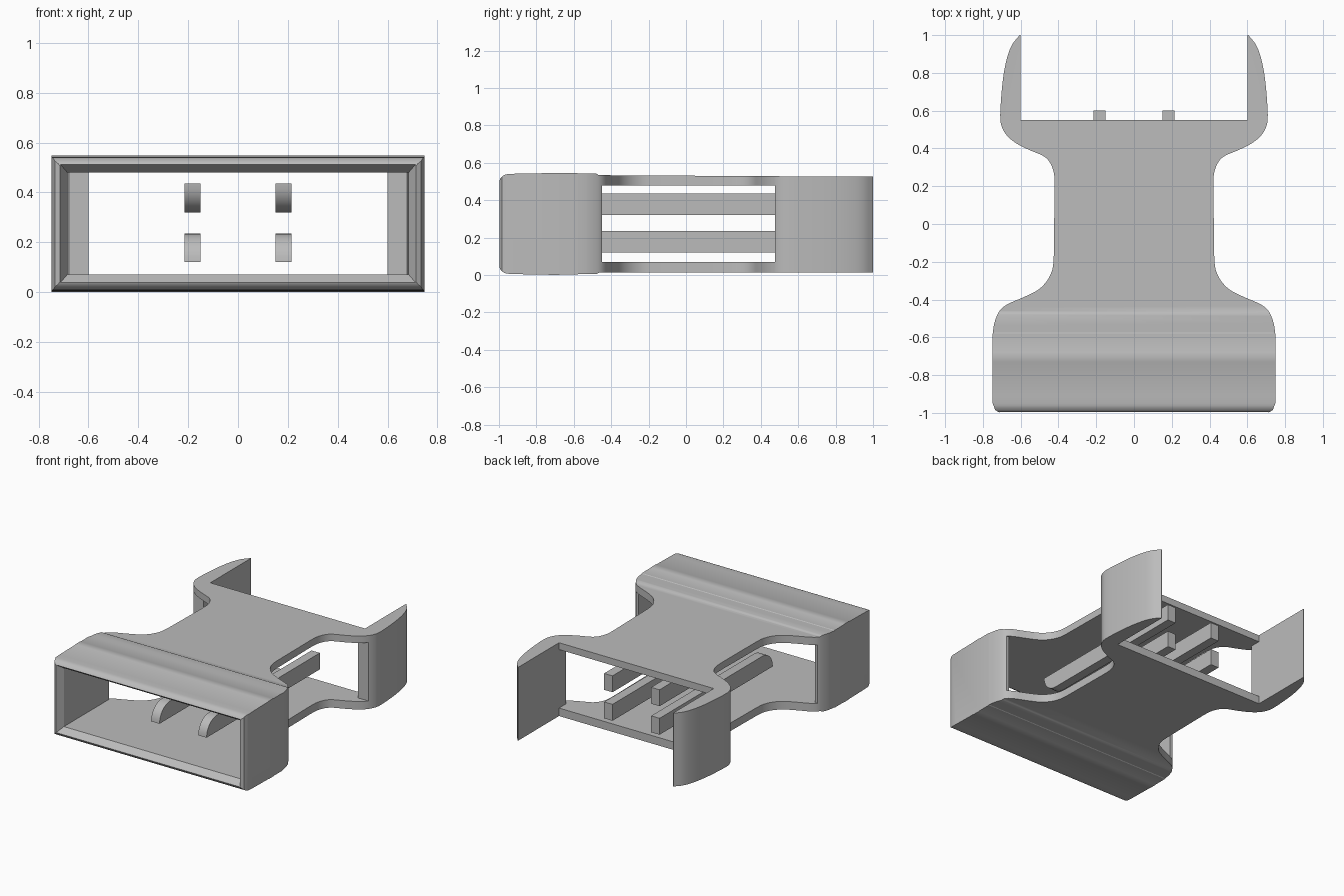
import bpy, bmesh
from mathutils import Vector, geometry
from math import radians, sin, cos, pi

if "Cube" in bpy.data.objects:
    bpy.data.objects.remove(bpy.data.objects["Cube"], do_unlink=True)

grey = bpy.data.materials.new("light grey plastic")
grey.use_nodes = True
colour = (0.5, 0.5, 0.5, 1)
grey.diffuse_color = colour
grey.node_tree.nodes["Principled BSDF"].inputs["Base Color"].default_value = colour


def finish(name, bm):
    bmesh.ops.recalc_face_normals(bm, faces=bm.faces)
    mesh = bpy.data.meshes.new(name)
    bm.to_mesh(mesh)
    bm.free()
    mesh.materials.append(grey)
    ob = bpy.data.objects.new(name, mesh)
    bpy.context.collection.objects.link(ob)
    return ob


def prism(name, points, axis, lo, hi):
    """Extrude a flat outline along x (points are y, z) or z (points are x, y)."""
    bm = bmesh.new()
    place = (lambda p, d: (d, p[0], p[1])) if axis == "x" else (lambda p, d: (p[0], p[1], d))
    rings = [[bm.verts.new(place(p, d)) for p in points] for d in (lo, hi)]
    bm.faces.new(rings[0])
    bm.faces.new(rings[1])
    for i in range(len(points)):
        j = (i + 1) % len(points)
        bm.faces.new((rings[0][i], rings[0][j], rings[1][j], rings[1][i]))
    return finish(name, bm)


def box(name, x, y0, y1, z0, z1):
    return prism(name, [(y0, z0), (y1, z0), (y1, z1), (y0, z1)], "x", -x, x)


def smooth_path(pts, steps=4):
    """Round off a run of points with a Catmull-Rom curve."""
    v = [Vector(p) for p in pts]
    v = [2 * v[0] - v[1]] + v + [2 * v[-1] - v[-2]]
    out = []
    for a, b, c, d in zip(v, v[1:], v[2:], v[3:]):
        for k in range(steps):
            t = k / steps
            out.append(0.5 * (2 * b + (c - a) * t + (2 * a - 5 * b + 4 * c - d) * t ** 2
                              + (3 * b - a - 3 * c + d) * t ** 3))
    return [tuple(p) for p in out] + [tuple(pts[-1])]


def boolean(target, tool, operation):
    mod = target.modifiers.new(tool.name, "BOOLEAN")
    mod.operation, mod.object, mod.solver = operation, tool, "EXACT"
    bpy.context.view_layer.objects.active = target
    bpy.ops.object.modifier_apply(modifier=mod.name)
    bpy.data.objects.remove(tool, do_unlink=True)


# Plan outline of the shell, one half mirrored to the other
corner = [(0.71, -1), (0.735, -0.985), (0.748, -0.95)]
waist = smooth_path([(0.748, -0.58), (0.738, -0.52), (0.712, -0.46), (0.67, -0.425), (0.59, -0.39),
                     (0.51, -0.35), (0.46, -0.3), (0.432, -0.24), (0.425, -0.18)])
hip = smooth_path([(0.42, 0.2), (0.424, 0.27), (0.445, 0.325), (0.48, 0.36), (0.55, 0.39),
                   (0.62, 0.425), (0.67, 0.465), (0.698, 0.51), (0.708, 0.56), (0.704, 0.66),
                   (0.692, 0.78), (0.672, 0.88), (0.645, 0.95), (0.605, 1)])
half = corner + waist + hip
shell = prism("buckle_shell", half + [(-x, y) for x, y in reversed(half)], "z", -0.1, 0.7)

# Side profile: rounded front lip, shallow ribs, small step down to the waist
r = 0.05
top = [(-1 + r - r * cos(k * pi / 12), 0.54 - r + r * sin(k * pi / 12)) for k in range(7)]
top += [(-0.91, 0.542), (-0.735, 0.545), (-0.73, 0.547), (-0.68, 0.547), (-0.675, 0.545),
        (-0.58, 0.545), (-0.575, 0.542), (-0.48, 0.542), (-0.465, 0.534), (0.55, 0.528), (1.1, 0.528)]
bottom = [(y, 0.547 - z + (0.012 if y > 0 else 0)) for y, z in top]
bottom = [(y, min(z, 0.014) if y > -0.5 else z) for y, z in bottom]
boolean(shell, prism("side_profile", top + bottom[::-1], "x", -1, 1), "INTERSECT")

# Hollow the shell: strap tunnel, side windows, gap between the prongs
z0, z1 = 0.07, 0.48
boolean(shell, box("tunnel", 0.685, -1.1, 0.475, z0, z1), "DIFFERENCE")
boolean(shell, box("side_windows", 1, -0.45, 0.475, z0, z1), "DIFFERENCE")
boolean(shell, box("rear_opening", 0.6, 0.4, 1.1, z0, z1), "DIFFERENCE")
boolean(shell, box("prong_gap", 0.6, 0.55, 1.2, -0.2, 0.8), "DIFFERENCE")

# Flared mouth at the front
flare = box("flare", 0.685, -1.05, -0.95, z0, z1)
for v in flare.data.vertices:
    if v.co.y < -1:
        v.co.x *= 1.09
        v.co.z += 0.07 if v.co.z > 0.3 else -0.07
        v.co.x = max(-0.745, min(0.745, v.co.x))
boolean(shell, flare, "DIFFERENCE")

# Four guide bars, with front ends rounded towards the middle of the tunnel
h = 0.115
lower = [(0.6, 0.12), (0.6, 0.12 + h)]
lower += [(-0.54 - h * sin(k * pi / 16), 0.12 + h * cos(k * pi / 16)) for k in range(9)]
bars = [shell]
for side in (-1, 1):
    for level, pts in (("lower", lower), ("upper", [(y, 0.555 - z) for y, z in lower])):
        name = level + ("_left" if side > 0 else "_right") + "_guide_bar"
        lo, hi = sorted((side * 0.15, side * 0.215))
        bars.append(prism(name, pts, "x", lo, hi))

bpy.ops.object.select_all(action="DESELECT")
for ob in bars:
    ob.select_set(True)
bpy.context.view_layer.objects.active = shell
bpy.ops.object.shade_smooth_by_angle(angle=radians(30))
